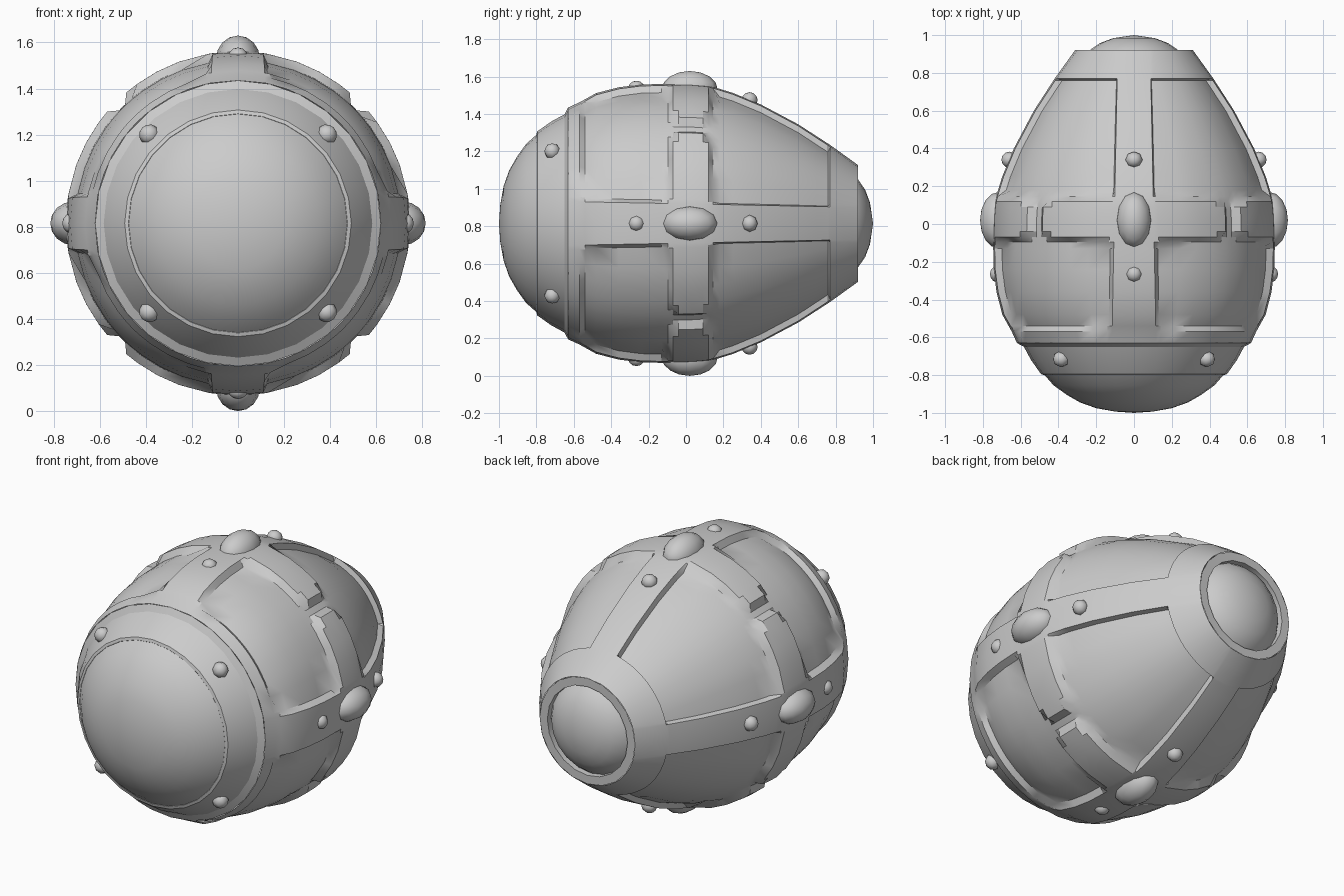
import bpy, bmesh
from math import sin, cos, radians, pi
from mathutils import Matrix, Vector

if "Cube" in bpy.data.objects:
    bpy.data.objects.remove(bpy.data.objects["Cube"])

CZ = 0.815      # height of the egg's axis
DEPTH = 0.035   # depth of the recessed panels

# outer silhouette (y, radius)
PROFILE = [(-0.63, 0.62), (-0.57, 0.647), (-0.48, 0.697), (-0.36, 0.728), (-0.24, 0.743),
           (-0.05, 0.747), (0.05, 0.745), (0.13, 0.735), (0.25, 0.698), (0.4, 0.636),
           (0.6, 0.53), (0.77, 0.42), (0.92, 0.312)]


def radius(y):
    for (y0, r0), (y1, r1) in zip(PROFILE, PROFILE[1:]):
        if y <= y1 + 1e-6:
            return r0 + (r1 - r0) * (y - y0) / (y1 - y0)
    return PROFILE[-1][1]


def finish(bm, name, angle=30):
    bmesh.ops.remove_doubles(bm, verts=bm.verts, dist=1e-5)
    bmesh.ops.recalc_face_normals(bm, faces=bm.faces)
    me = bpy.data.meshes.new(name)
    bm.to_mesh(me)
    bm.free()
    ob = bpy.data.objects.new(name, me)
    bpy.context.collection.objects.link(ob)
    bpy.ops.object.select_all(action='DESELECT')
    bpy.context.view_layer.objects.active = ob
    ob.select_set(True)
    bpy.ops.object.shade_smooth_by_angle(angle=radians(angle))
    return ob


def point(r, y, t):
    return Vector((r * sin(t), y, CZ + r * cos(t)))


def skin(bm, rings):
    vs = [[bm.verts.new(p) for p in ring] for ring in rings]
    n = len(vs[0])
    for a, b in zip(vs, vs[1:]):
        for i in range(n):
            j = (i + 1) % n
            bm.faces.new((a[i], a[j], b[j], b[i]))


def lathe(name, prof, n=28, angle=30):
    bm = bmesh.new()
    skin(bm, [[point(max(r, 1e-7), y, 2 * pi * i / n) for i in range(n)] for y, r in prof])
    return finish(bm, name, angle)


# shell: raised straps, cross bars and collars around recessed panels
FRONT_FOOT, BACK_FOOT = (-0.54, -0.095), (0.145, 0.775 - 0.015)
rows = [-0.63, -0.57, -0.54, -0.48, -0.36, -0.24, -0.13, -0.095, -0.07, -0.04, 0.03,
        0.09, 0.12, 0.145, 0.18, 0.25, 0.4, 0.5, 0.6, 0.7, 0.76, 0.77, 0.85, 0.92]


def half_columns(y):
    """Angle and kind of each column from the strap centre to the 45 degree line."""
    r = radius(y)
    edge = 0.105 - 0.02 * y
    foot = edge + (0.025 if y < 0.12 else 0.012)
    return [0, edge / r, foot / r] + [radians(a) for a in (20, 28, 36, 40.5, 43.5, 45)]


def raised(y, c):
    if c <= 1 or y <= -0.57 or y >= 0.77:
        return True
    if c == 2 and y in FRONT_FOOT + BACK_FOOT[:1]:      # chamfered panel corners
        return True
    if -0.07 <= y <= 0.12 and c <= 5:                   # cross bar
        return True
    return -0.04 <= y <= 0.09 and c == 6                # narrowed bar end


rings = []
for y in rows:
    half = half_columns(y)
    ring = []
    for q in range(4):
        base = q * pi / 2
        cols = [(base + t, c) for c, t in enumerate(half)]
        cols += [(base + pi / 2 - half[c], c) for c in range(len(half) - 2, 0, -1)]
        for t, c in cols:
            ring.append(point(radius(y) - (0 if raised(y, c) else DEPTH), y, t))
    rings.append(ring)
bm = bmesh.new()
skin(bm, rings)
finish(bm, "shell_with_panels")

# front cap and stepped front band
lathe("front_cap", [(-1, 0), (-0.993, 0.1), (-0.975, 0.2), (-0.945, 0.285), (-0.905, 0.355),
                    (-0.855, 0.425), (-0.795, 0.478)])
lathe("front_band", [(-0.78, 0.45), (-0.8, 0.476), (-0.795, 0.492), (-0.72, 0.545),
                     (-0.65, 0.583), (-0.63, 0.62), (-0.6, 0.6)])

# rear collar lip and dome
lathe("rear_lip", [(0.92, 0.312), (0.92, 0.262), (0.88, 0.262)], 20)
lathe("rear_dome", [(0.88, 0.266), (0.92, 0.235), (0.958, 0.18), (0.984, 0.11), (1, 0)], 20)


# studs and gems
def stud(name, y, r, ang, size, seg=8, rings_n=6):
    bm = bmesh.new()
    bmesh.ops.create_uvsphere(bm, u_segments=seg, v_segments=rings_n, radius=1)
    bm.transform(Matrix.Translation((0, 0, CZ)) @ Matrix.Rotation(ang, 4, 'Y')
                 @ Matrix.Translation((0, y, r)) @ Matrix.Diagonal((*size, 1)))
    finish(bm, name, 60)


for q in range(4):
    a = q * pi / 2
    stud(f"oval_gem_{q}", 0.02, 0.715, a, (0.095, 0.15, 0.1), 12, 8)
    stud(f"strap_front_stud_{q}", -0.265, 0.725, a, (0.043, 0.043, 0.038))
    stud(f"strap_rear_stud_{q}", 0.34, 0.66, a, (0.045, 0.043, 0.042))
    stud(f"band_stud_{q}", -0.715, 0.545, a + pi / 4, (0.045, 0.043, 0.043))
